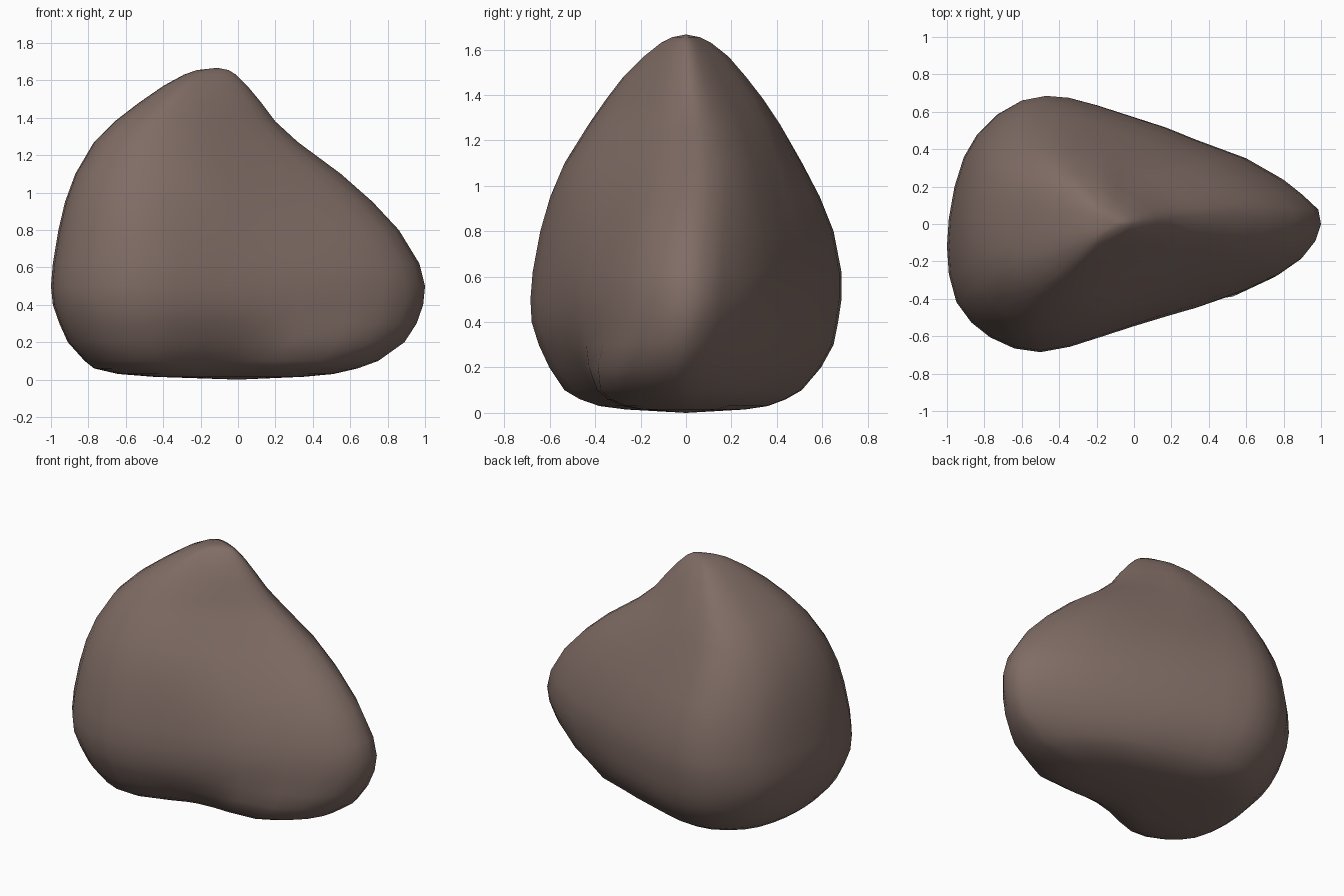
import bpy, bmesh, math

# Height, left, right, front, back limits of the boulder
LEVELS = [
    (0.015, -0.45, 0.35, -0.27, 0.26), (0.03, -0.64, 0.51, -0.39, 0.36),
    (0.06, -0.77, 0.64, -0.48, 0.44), (0.10, -0.82, 0.75, -0.55, 0.51),
    (0.20, -0.91, 0.89, -0.61, 0.595), (0.30, -0.955, 0.955, -0.65, 0.65),
    (0.40, -0.99, 0.99, -0.68, 0.67), (0.50, -1.0, 1.0, -0.685, 0.685),
    (0.62, -0.99, 0.97, -0.675, 0.685), (0.80, -0.96, 0.86, -0.64, 0.65),
    (0.95, -0.925, 0.72, -0.595, 0.59), (1.10, -0.87, 0.55, -0.53, 0.51),
    (1.27, -0.77, 0.32, -0.425, 0.41), (1.38, -0.66, 0.20, -0.35, 0.335),
    (1.48, -0.53, 0.125, -0.275, 0.26), (1.57, -0.40, 0.05, -0.185, 0.185),
    (1.63, -0.29, -0.01, -0.11, 0.11), (1.655, -0.22, -0.05, -0.06, 0.06),
]
# Rounded triangular plan outline, nose to heel (back), then heel to nose (front)
PLAN = [
    (1, 0), (.985, .08), (.90, .16), (.80, .24), (.60, .355), (.33, .455),
    (.17, .52), (0, .575), (-.20, .64), (-.35, .68), (-.47, .69), (-.6, .665),
    (-.73, .59), (-.84, .48), (-.91, .36), (-.96, .20), (-.99, .03), (-1, -.12),
    (-.99, -.27), (-.95, -.42), (-.87, -.53), (-.77, -.61), (-.64, -.67),
    (-.5, -.69), (-.34, -.66), (-.17, -.605), (0, -.55), (.17, -.50),
    (.33, -.455), (.60, -.355), (.78, -.265), (.90, -.18), (.97, -.09),
]


def bump(v, centre, width):
    return math.exp(-((v - centre) / width) ** 2)


def section(level):
    z, left, right, front, back = level
    ring = []
    for px, py in PLAN:
        x = left + (px + 1) / 2 * (right - left)
        w = abs(py) / 0.69
        if py >= 0:
            # fuller flank behind the saddle and under the nose
            w *= 1 + 0.17 * bump(px, 0.15, 0.4) * bump(z, 1.4, 0.25)
            w *= 1 + 0.15 * bump(px, 0.7, 0.3) * bump(z, 0.05, 0.15)
            y = w * back
        else:
            # slimmer front flank, undercut middle, bulging front toe
            w *= 1 - 0.12 * bump(px, 0.6, 0.4) * bump(z, 1.0, 0.35)
            w *= 1 + 0.10 * bump(px, -0.05, 0.3) * bump(z, 1.2, 0.35)
            w *= 1 - 0.10 * bump(px, -0.1, 0.35) * bump(z, 0.08, 0.14)
            w *= 1 + 0.25 * bump(px, 0.7, 0.35) * bump(z, 0.08, 0.17)
            y = w * front
        # nose ridge leans back high up and forward near the ground
        lean = bump(px, 0.9, 0.45)
        y += lean * (0.05 * bump(z, 1.15, 0.3) - 0.05 * bump(z, 0.15, 0.2))
        ring.append((x, y, z))
    return ring


# Boulder: stacked sections, closed with a crown and an underside
bm = bmesh.new()
rings = [[bm.verts.new(p) for p in section(l)] for l in LEVELS]
n = len(PLAN)
for a, b in zip(rings, rings[1:]):
    for i in range(n):
        j = (i + 1) % n
        bm.faces.new((a[i], a[j], b[j], b[i]))
crown = bm.verts.new((-0.11, 0, 1.667))
under = bm.verts.new((0.0, 0, 0.0))
for i in range(n):
    j = (i + 1) % n
    bm.faces.new((rings[-1][i], rings[-1][j], crown))
    bm.faces.new((rings[0][j], rings[0][i], under))
bmesh.ops.recalc_face_normals(bm, faces=bm.faces)
for f in bm.faces:
    f.smooth = True
mesh = bpy.data.meshes.new("boulder")
bm.to_mesh(mesh)
bm.free()
boulder = bpy.data.objects.new("boulder", mesh)
bpy.context.collection.objects.link(boulder)

# Brown stone colour
stone = bpy.data.materials.new("brown_stone")
stone.diffuse_color = (0.215, 0.15, 0.13, 1)
mesh.materials.append(stone)
